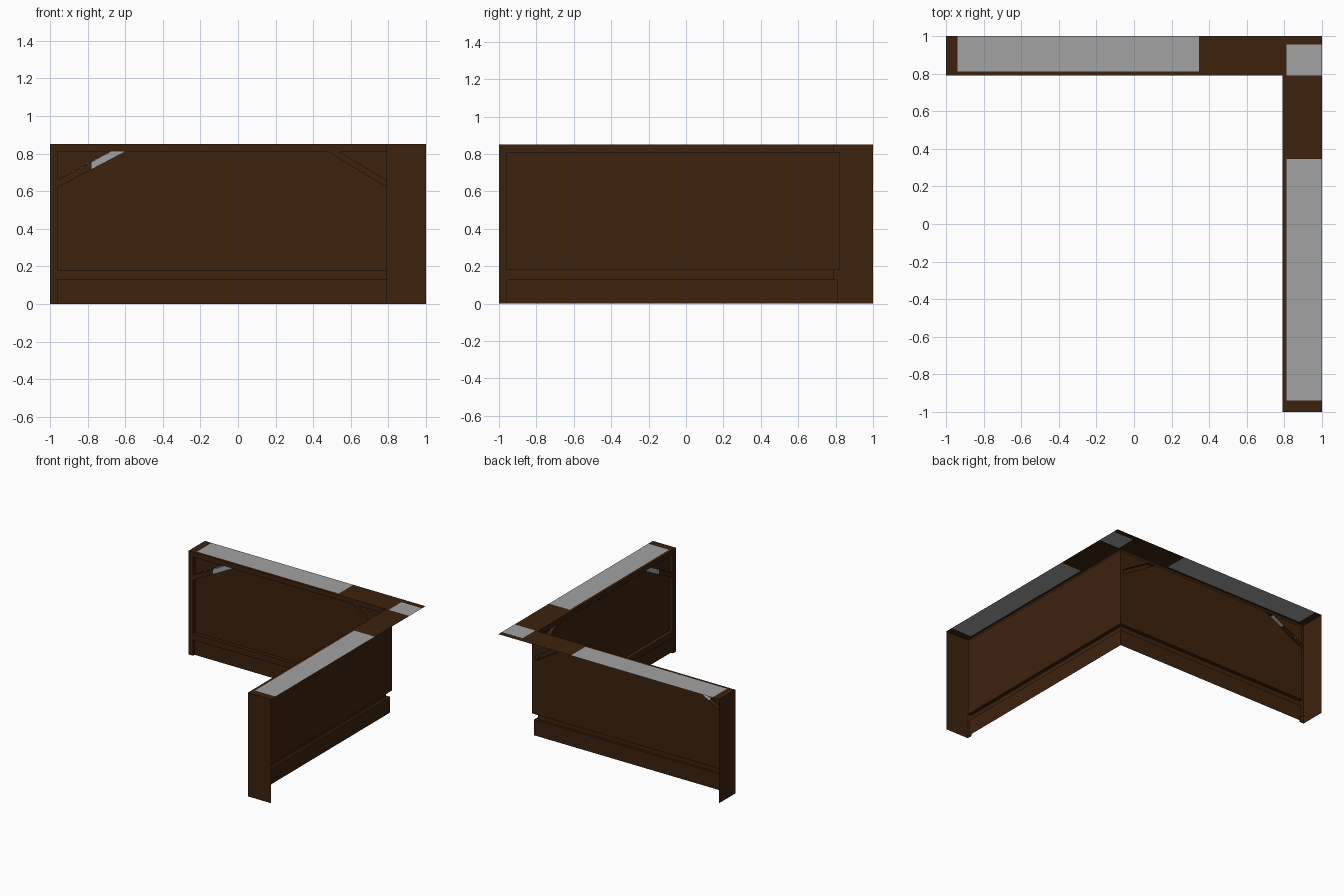
import bpy, bmesh

if "Cube" in bpy.data.objects:
    bpy.data.objects.remove(bpy.data.objects["Cube"])

def material(name, rgb):
    m = bpy.data.materials.new(name)
    m.diffuse_color = (*rgb, 1)
    m.use_nodes = True
    m.node_tree.nodes["Principled BSDF"].inputs["Base Color"].default_value = m.diffuse_color
    return m

MATS = [material("dark_wood", (0.045, 0.016, 0.0045)), material("grey_surface", (0.36, 0.36, 0.36))]

H = 0.85                       # counter height
FACE, PANEL, BASE = 0.79, 0.82, 0.81   # depth of frame, recessed panel, recessed base
END = -0.96                    # inner edge of the end post


def build(name, faces, swap=False):
    """faces: list of (points, material index); points are (along, depth, z)."""
    bm = bmesh.new()
    for pts, mi in faces:
        if swap:
            pts = [(d, u, z) for u, d, z in reversed(pts)]
        bm.faces.new([bm.verts.new(p) for p in pts]).material_index = mi
    bmesh.ops.remove_doubles(bm, verts=bm.verts, dist=1e-5)
    me = bpy.data.meshes.new(name)
    bm.to_mesh(me)
    bm.free()
    for m in MATS:
        me.materials.append(m)
    ob = bpy.data.objects.new(name, me)
    bpy.context.collection.objects.link(ob)
    return ob


def flat(poly, d, mi=0):
    return ([(u, d, z) for u, z in poly], mi)


def rect(u0, u1, z0, z1):
    return [(u0, z0), (u1, z0), (u1, z1), (u0, z1)]


def side(a, b, mi=0):
    """wall joining the frame depth to the panel depth along an edge"""
    return ([(a[0], FACE, a[1]), (b[0], FACE, b[1]), (b[0], PANEL, b[1]), (a[0], PANEL, a[1])], mi)


def ledge(z, d):
    return ([(END, FACE, z), (FACE, FACE, z), (d, d, z), (END, d, z)], 0)


# corner braces: lower edge a-b, upper edge c-d, split where the grey part starts
LA, LS, LB = (END, 0.62), (-0.78, 0.715), (-0.60, 0.81)
LC, LT, LD = (END, 0.66), (-0.78, 0.756), (-0.68, 0.81)
RA, RB, RC, RD = (FACE, 0.62), (0.48, 0.81), (FACE, 0.66), (0.54, 0.81)

for wing, swap in (("back", False), ("right", True)):
    # frame: end post, rails and recessed base
    build(wing + "_frame", [
        flat(rect(-1, END, 0, H), FACE),
        flat(rect(END, FACE, 0.81, H), FACE),
        flat(rect(END, FACE, 0.13, 0.18), FACE),
        flat(rect(END, BASE, 0, 0.13), BASE),
        ledge(0.81, PANEL), ledge(0.18, PANEL), ledge(0.13, BASE),
        side((END, 0.18), (END, 0.81)),
        ([(END, FACE, 0), (END, BASE, 0), (END, BASE, 0.13), (END, FACE, 0.13)], 0),
    ], swap)

    # end board
    build(wing + "_end_board",
          [([(-1, FACE, 0), (-1, 1, 0), (-1, 1, H), (-1, FACE, H)], 0)], swap)

    # recessed panel, open behind the braces on the back wing
    if swap:
        panel = [flat(rect(END, PANEL, 0.18, 0.81), PANEL)]
    else:
        panel = [flat([(END, 0.18), (PANEL, 0.18), (PANEL, 0.62), RA, RB, LB, LA], PANEL),
                 flat([LC, LD, (END, 0.81)], PANEL),
                 flat([RC, (PANEL, 0.66), (PANEL, 0.81), RD], PANEL),
                 flat(rect(FACE, PANEL, 0.62, 0.66), PANEL)]
    build(wing + "_panel", panel, swap)

    # diagonal braces
    build(wing + "_braces", [
        flat([LA, LS, LT, LC], FACE), flat([LS, LB, LD, LT], FACE, 1),
        flat([RB, RA, RC, RD], FACE),
        side(LA, LS), side(LS, LB, 1), side(LT, LC), side(LD, LT, 1),
        side(RB, RA), side(RC, RD),
    ], swap)

# counter top: thin L-shaped sheet with grey patches
def is_grey(x, y):
    if y > 0.81 and -0.94 < x < 0.345:
        return 1
    if x > 0.81 and (-0.94 < y < 0.345 or 0.795 < y < 0.955):
        return 1
    return 0

xs = [-1, -0.94, 0.345, FACE, 0.812, 1]
ys = [-1, -0.94, 0.345, 0.79, 0.812, 0.955, 1]
top = []
for x0, x1 in zip(xs, xs[1:]):
    for y0, y1 in zip(ys, ys[1:]):
        cx, cy = (x0 + x1) / 2, (y0 + y1) / 2
        if cx > FACE or cy > FACE:
            top.append(([(x0, y0, H), (x1, y0, H), (x1, y1, H), (x0, y1, H)], is_grey(cx, cy)))
build("counter_top", top)
